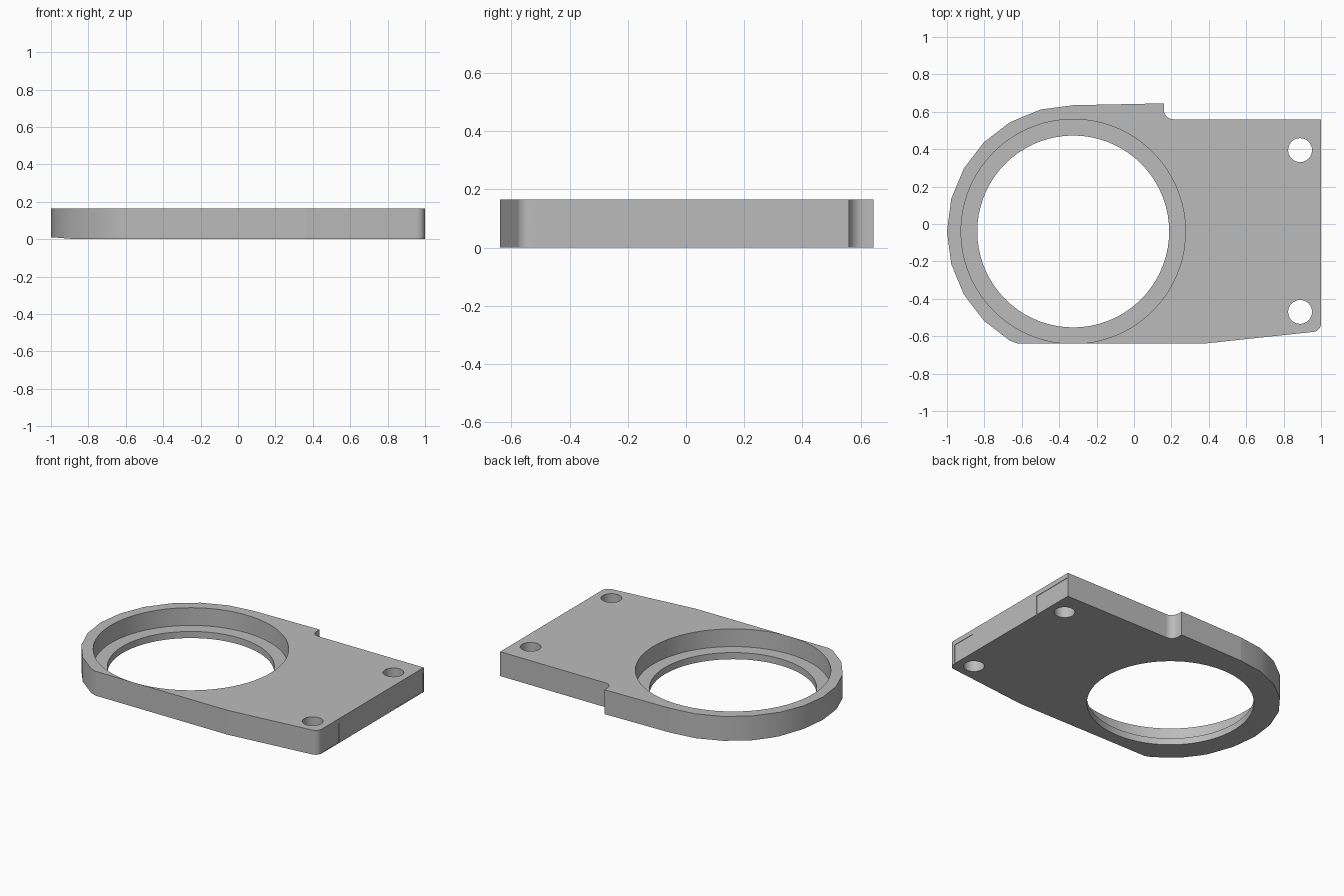
import bpy, bmesh, math
from mathutils import Matrix

default = bpy.data.objects.get("Cube")
if default:
    bpy.data.objects.remove(default, do_unlink=True)

HEIGHT = 0.165
BORE = (-0.325, -0.04)

grey = bpy.data.materials.new("plain grey")
grey.use_nodes = True
colour = (0.5, 0.5, 0.5, 1)
grey.diffuse_color = colour
grey.node_tree.nodes["Principled BSDF"].inputs["Base Color"].default_value = colour


def arc(cx, cy, r, start, end, steps):
    angles = [math.radians(start + (end - start) * i / steps) for i in range(steps + 1)]
    return [(cx + r * math.cos(a), cy + r * math.sin(a)) for a in angles]


def make_object(name, bm):
    mesh = bpy.data.meshes.new(name)
    bmesh.ops.recalc_face_normals(bm, faces=bm.faces)
    bm.to_mesh(mesh)
    bm.free()
    mesh.materials.append(grey)
    obj = bpy.data.objects.new(name, mesh)
    bpy.context.collection.objects.link(obj)
    return obj


def prism(name, outline, z0, z1):
    bm = bmesh.new()
    face = bm.faces.new([bm.verts.new((x, y, z0)) for x, y in outline])
    top = bmesh.ops.extrude_face_region(bm, geom=[face])["geom"]
    bmesh.ops.translate(bm, vec=(0, 0, z1 - z0),
                        verts=[v for v in top if isinstance(v, bmesh.types.BMVert)])
    return make_object(name, bm)


def cylinder(name, centre, r, z0, z1, sides):
    return prism(name, arc(*centre, r, 0, 360, sides)[:-1], z0, z1)


def rectangle(x0, x1, y0, y1):
    return [(x0, y0), (x1, y0), (x1, y1), (x0, y1)]


# Plate outline: faceted round end, notch at the back, rounded front corner
outline = arc(-0.325, -0.04, 0.675, 90, 240, 10)
outline += [(-0.62, -0.64), (0.37, -0.64)]
outline += arc(0.955, -0.532, 0.045, -83, 0, 6)
outline += [(1, 0.56)]
outline += arc(0.21, 0.61, 0.05, 270, 180, 6)
outline += [(0.16, 0.645)]
plate = prism("mounting_plate", outline, 0, HEIGHT)

# Stepped bore and screw holes
cutters = [
    cylinder("bore_cutter", BORE, 0.513, -0.1, 0.3, 72),
    cylinder("counterbore_cutter", BORE, 0.6, 0.045, 0.3, 72),
    cylinder("back_screw_cutter", (0.888, 0.395), 0.064, -0.1, 0.3, 32),
    cylinder("front_screw_cutter", (0.888, -0.47), 0.064, -0.1, 0.3, 32),
]
# Faint recesses on the end face
cutters += [
    prism("back_recess_cutter", rectangle(0.997, 1.1, 0.26, 0.55), 0.004, 0.132),
    prism("front_recess_cutter", rectangle(0.997, 1.1, -0.52, -0.35), 0.004, 0.132),
]
# Slight relief under the round end
relief = prism("relief_cutter", rectangle(-0.3, 0, -1, 1), -0.1, 0)
relief.data.transform(Matrix.Translation((-0.87, 0, 0)) @ Matrix.Rotation(0.08, 4, "Y"))
cutters.append(relief)

bpy.context.view_layer.objects.active = plate
for cutter in cutters:
    cutter.hide_render = True
    mod = plate.modifiers.new(cutter.name, "BOOLEAN")
    mod.operation = "DIFFERENCE"
    mod.solver = "EXACT"
    mod.object = cutter
    bpy.ops.object.modifier_apply(modifier=mod.name)
    bpy.data.objects.remove(cutter, do_unlink=True)

# Smooth the curved walls, keep the flat faces flat
bpy.ops.object.select_all(action="DESELECT")
plate.select_set(True)
bpy.ops.object.shade_smooth_by_angle(angle=math.radians(25))
for face in plate.data.polygons:
    face.material_index = 0
    face.use_smooth = abs(face.normal.z) < 0.5 and face.area < 0.032
